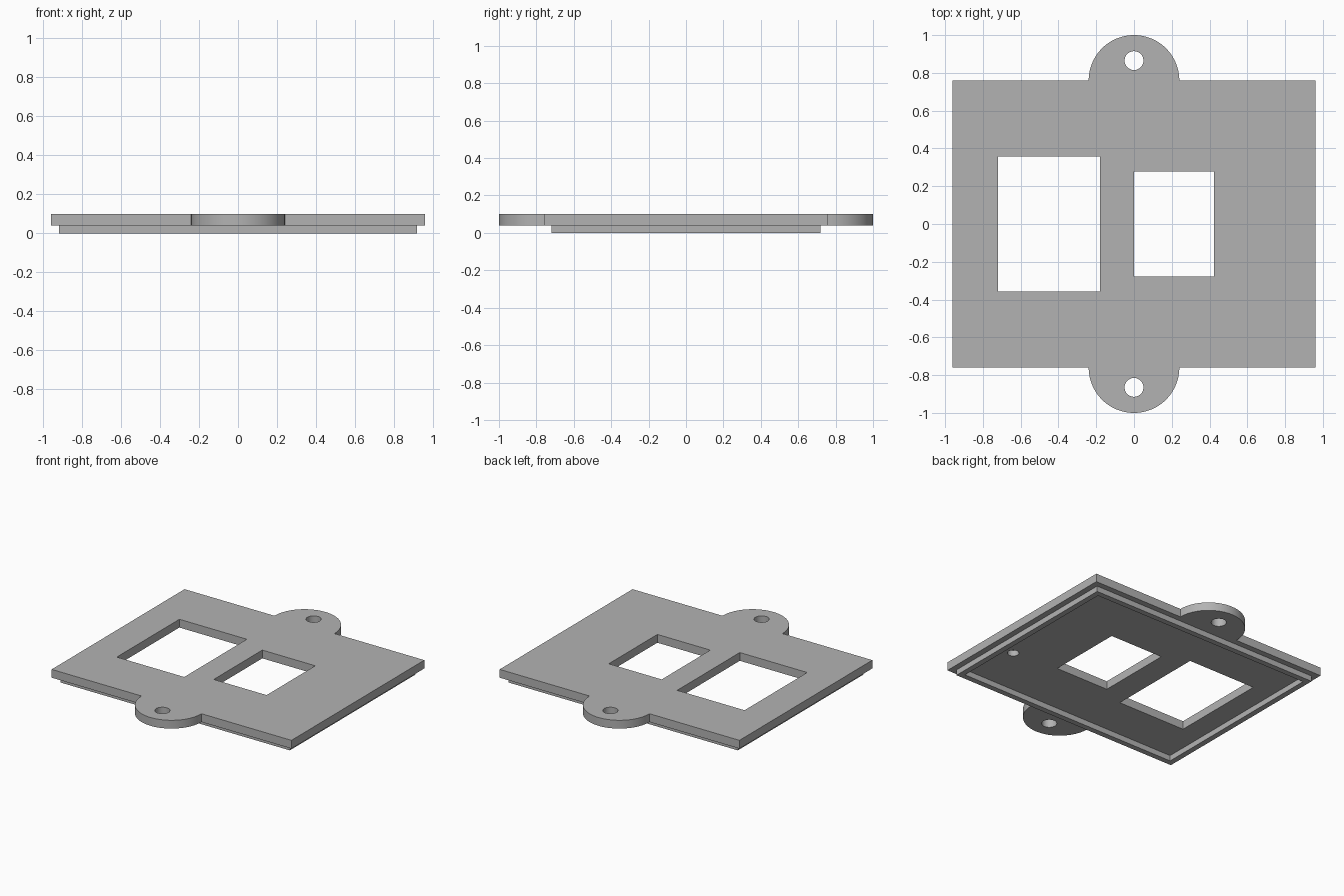
import bpy, bmesh, math
from mathutils import Matrix

cube = bpy.data.objects.get("Cube")
if cube:
    bpy.data.objects.remove(cube, do_unlink=True)

GREY = (0.45, 0.45, 0.45, 1)
grey = bpy.data.materials.new("plain grey")
grey.use_nodes = True
grey.diffuse_color = GREY
grey.node_tree.nodes["Principled BSDF"].inputs["Base Color"].default_value = GREY


def finish(name, bm):
    mesh = bpy.data.meshes.new(name)
    bm.to_mesh(mesh)
    bm.free()
    mesh.materials.append(grey)
    obj = bpy.data.objects.new(name, mesh)
    bpy.context.collection.objects.link(obj)
    return obj


def box(name, x0, x1, y0, y1, z0, z1):
    bm = bmesh.new()
    place = Matrix.Translation(((x0 + x1) / 2, (y0 + y1) / 2, (z0 + z1) / 2))
    size = Matrix.Diagonal((x1 - x0, y1 - y0, z1 - z0, 1))
    bmesh.ops.create_cube(bm, size=1, matrix=place @ size)
    return finish(name, bm)


def disc(name, x, y, radius, z0, z1, sides):
    bm = bmesh.new()
    bmesh.ops.create_cone(bm, cap_ends=True, segments=sides, radius1=radius,
                          radius2=radius, depth=z1 - z0,
                          matrix=Matrix.Translation((x, y, (z0 + z1) / 2)))
    return finish(name, bm)


def combine(target, tool, operation):
    mod = target.modifiers.new(operation.lower(), "BOOLEAN")
    mod.operation, mod.object, mod.solver = operation, tool, "EXACT"
    bpy.ops.object.select_all(action="DESELECT")
    bpy.context.view_layer.objects.active = target
    target.select_set(True)
    bpy.ops.object.modifier_apply(modifier=mod.name)
    bpy.data.objects.remove(tool, do_unlink=True)


HALF_X, HALF_Y = 0.96, 0.76
BOTTOM, TOP = 0.04, 0.10

# Plate with a rounded mounting tab at front and back
plate = box("cover_plate", -HALF_X, HALF_X, -HALF_Y, HALF_Y, BOTTOM, TOP)
for side in (-1, 1):
    combine(plate, disc("tab", 0, side * HALF_Y, 0.24, BOTTOM, TOP, 96), "UNION")

# Screw holes through the tabs
for side in (-1, 1):
    combine(plate, disc("screw_hole", 0, side * 0.865, 0.05, -0.1, 0.2, 40), "DIFFERENCE")

# Two rectangular windows
for x0, x1, half in ((-0.72, -0.18, 0.358), (0, 0.424, 0.278)):
    combine(plate, box("window", x0, x1, -half, half, -0.1, 0.2), "DIFFERENCE")

# Blind hole in the underside
combine(plate, disc("blind_hole", 0.775, -0.31, 0.038, -0.1, 0.08, 32), "DIFFERENCE")

# Thin locating rim under the plate
RIM_X, RIM_Y, WALL = 0.918, 0.718, 0.04
rim = box("locating_rim", -RIM_X, RIM_X, -RIM_Y, RIM_Y, 0, BOTTOM)
combine(rim, box("rim_opening", WALL - RIM_X, RIM_X - WALL,
                 WALL - RIM_Y, RIM_Y - WALL, -0.1, 0.2), "DIFFERENCE")

# Smooth round walls, sharp edges elsewhere
bpy.ops.object.select_all(action="DESELECT")
bpy.context.view_layer.objects.active = plate
plate.select_set(True)
bpy.ops.object.shade_smooth_by_angle(angle=math.radians(30))
